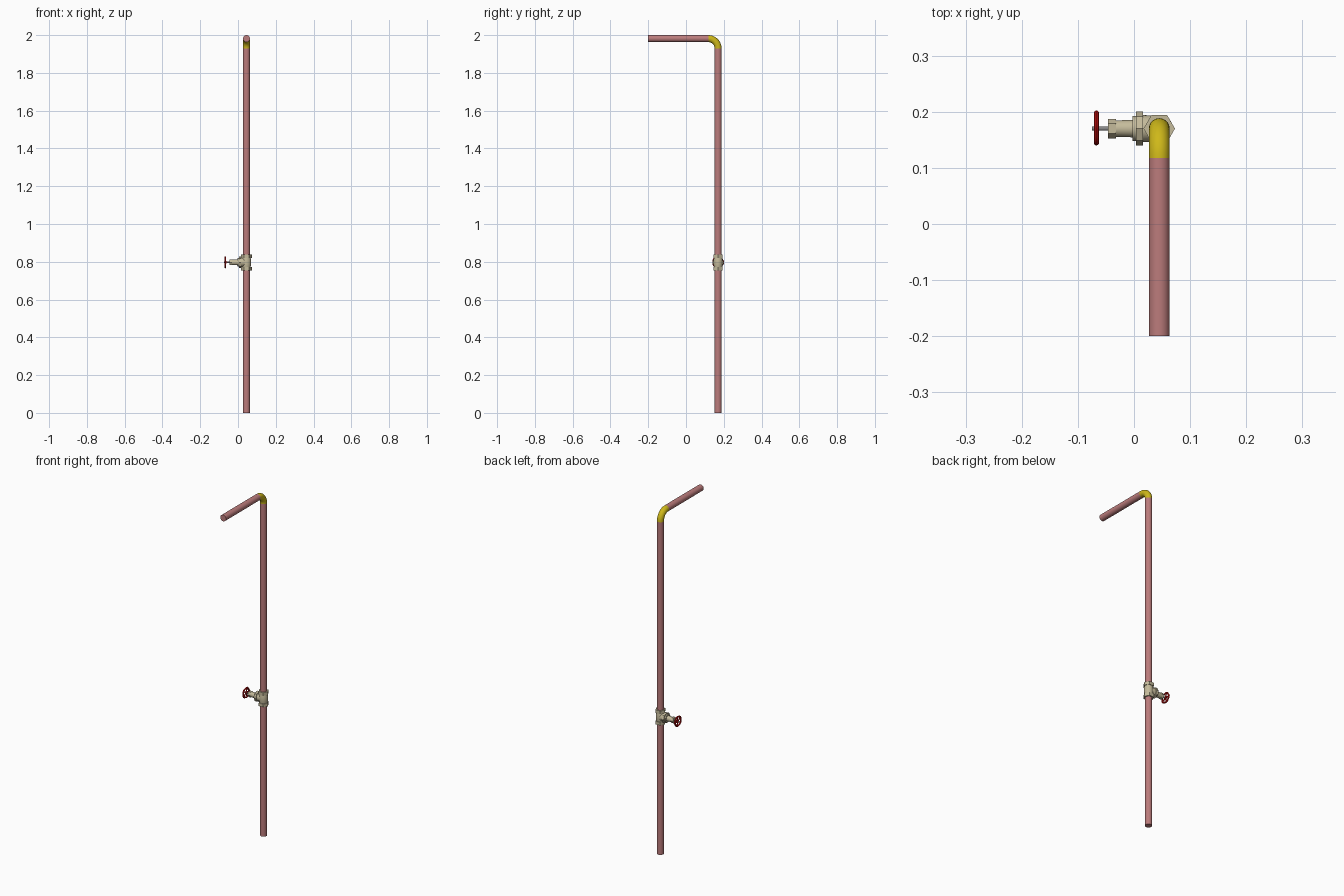
import bpy, bmesh
from math import pi, cos, sin, radians
from mathutils import Matrix, Vector

if "Cube" in bpy.data.objects:
    bpy.data.objects.remove(bpy.data.objects["Cube"])

PX, PY, R = 0.045, 0.17, 0.0185      # riser axis and pipe radius
TOP, BEND, VZ = 1.9815, 0.052, 0.797  # top run height, elbow radius, valve height


def material(name, rgb):
    m = bpy.data.materials.new(name)
    m.diffuse_color = (*rgb, 1)
    m.use_nodes = True
    m.node_tree.nodes["Principled BSDF"].inputs["Base Color"].default_value = m.diffuse_color
    return m


PINK = material("pipe_pink", (0.50, 0.20, 0.20))
YELLOW = material("elbow_yellow", (0.62, 0.48, 0.01))
BRASS = material("valve_brass", (0.56, 0.50, 0.33))
RED = material("wheel_red", (0.58, 0.005, 0.005))
STEEL = material("stem_steel", (0.25, 0.25, 0.25))


def finish(name, bm, mat, smooth=True):
    bmesh.ops.recalc_face_normals(bm, faces=bm.faces)
    me = bpy.data.meshes.new(name)
    bm.to_mesh(me)
    bm.free()
    me.materials.append(mat)
    ob = bpy.data.objects.new(name, me)
    bpy.context.collection.objects.link(ob)
    if smooth:
        bpy.context.view_layer.objects.active = ob
        ob.select_set(True)
        bpy.ops.object.shade_smooth_by_angle(angle=radians(35))
        ob.select_set(False)
    return ob


def loft(bm, rings, closed=False):
    loops = [[bm.verts.new(p) for p in r] for r in rings]
    n = len(loops[0])
    pairs = list(zip(loops, loops[1:]))
    if closed:
        pairs.append((loops[-1], loops[0]))
    else:
        bm.faces.new(loops[0])
        bm.faces.new(loops[-1])
    for a, b in pairs:
        for i in range(n):
            j = (i + 1) % n
            bm.faces.new((a[i], a[j], b[j], b[i]))


def turned(name, profile, axis, mat, sides=32, smooth=True):
    """Profile of (position along axis, radius) turned about a valve or pipe axis."""
    bm = bmesh.new()
    rings = []
    for t, r in profile:
        ring = []
        for k in range(sides):
            c, s = r * cos(2 * pi * k / sides), r * sin(2 * pi * k / sides)
            ring.append({'x': (t, PY + c, VZ + s),
                         'y': (PX + c, t, TOP + s),
                         'z': (PX + c, PY + s, t)}[axis])
        rings.append(ring)
    loft(bm, rings)
    return finish(name, bm, mat, smooth)


# Pipes
turned("lower_pipe", [(0, R), (VZ, R)], 'z', PINK)
turned("upper_pipe", [(VZ, R), (TOP - BEND, R)], 'z', PINK)
turned("outlet_pipe", [(-0.2, R), (PY - BEND, R)], 'y', PINK)

# Elbow
bm = bmesh.new()
rings = []
for i in range(13):
    a = pi / 2 * i / 12
    ring = []
    for k in range(32):
        t = 2 * pi * k / 32
        d = BEND + R * cos(t)
        ring.append((PX + R * sin(t), PY - BEND + d * cos(a), TOP - BEND + d * sin(a)))
    rings.append(ring)
loft(bm, rings)
finish("elbow", bm, YELLOW)

# Valve body with hexagonal end collars
for name, s in (("lower_collar", -1), ("upper_collar", 1)):
    turned(name, [(VZ + s * 0.024, 0.028), (VZ + s * 0.042, 0.028)], 'z', BRASS, 6, False)
turned("valve_body", [(VZ - 0.026, 0.0215), (VZ - 0.014, 0.0235), (VZ, 0.0245),
                      (VZ + 0.014, 0.0235), (VZ + 0.026, 0.0215)], 'z', BRASS)
turned("valve_branch", [(0.050, 0.020), (0.032, 0.0235), (0.016, 0.024)], 'x', BRASS)

# Bonnet and gland nut
turned("bonnet_flange", [(0.016, 0.0305), (0.004, 0.0305)], 'x', BRASS, 8, False)
turned("bonnet", [(0.005, 0.0225), (-0.003, 0.0225), (-0.003, 0.0155),
                  (-0.033, 0.0145)], 'x', BRASS)
turned("gland_nut", [(-0.032, 0.0175), (-0.046, 0.0175)], 'x', BRASS, 6, False)
turned("stem", [(-0.044, 0.0038), (-0.0745, 0.0038)], 'x', STEEL, 12)

# Scalloped handwheel rim, spokes and hub
WX = -0.067
bm = bmesh.new()
rings = []
for i in range(60):
    a = 2 * pi * i / 60
    big = 0.0268 + 0.0012 * cos(5 * a)
    rings.append([(WX + 0.0045 * sin(2 * pi * k / 10),
                   PY + (big + 0.0045 * cos(2 * pi * k / 10)) * cos(a),
                   VZ + (big + 0.0045 * cos(2 * pi * k / 10)) * sin(a)) for k in range(10)])
loft(bm, rings, closed=True)
finish("handwheel_rim", bm, RED)
turned("handwheel_hub", [(WX - 0.004, 0.007), (WX + 0.005, 0.007)], 'x', RED, 16)
bm = bmesh.new()
for i in range(5):
    m = (Matrix.Translation((WX, PY, VZ)) @ Matrix.Rotation(2 * pi * i / 5, 4, 'X')
         @ Matrix.Translation((0, 0.015, 0)) @ Matrix.Diagonal((0.004, 0.022, 0.006, 1)))
    bmesh.ops.create_cube(bm, size=1, matrix=m)
finish("handwheel_spokes", bm, RED, False)
